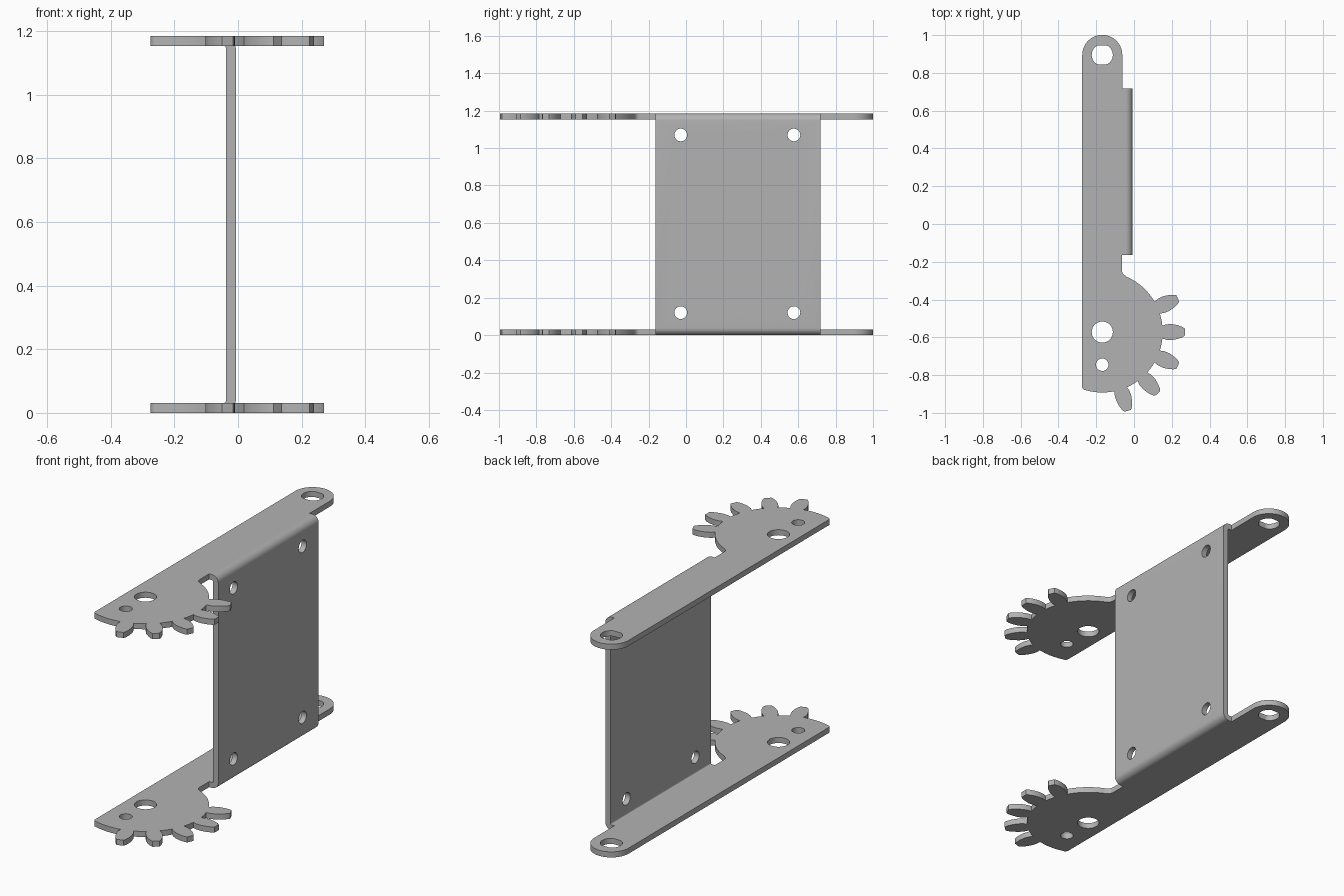
import bpy
from math import cos, sin, radians, pi
from mathutils import Matrix

old = bpy.data.objects.get("Cube")
if old:
    bpy.data.objects.remove(old, do_unlink=True)

steel = bpy.data.materials.new("grey steel")
steel.use_nodes = True
grey = (0.45, 0.45, 0.45, 1)
steel.diffuse_color = grey
steel.node_tree.nodes["Principled BSDF"].inputs["Base Color"].default_value = grey

HEIGHT, THICK = 1.185, 0.031
AXIS_X = -0.168            # line through the pivot holes
LEFT, EDGE, WEB = -0.275, -0.063, -0.007
GEAR_Y, PIVOT_Y = -0.572, 0.895
ROOT = 0.32
Y0, Y1 = -0.163, 0.718     # extent of the web


def arc(cx, cy, r, a0, a1, n):
    """Points on an arc, angles in degrees."""
    return [(cx + r * cos(radians(a0 + (a1 - a0) * i / n)),
             cy + r * sin(radians(a0 + (a1 - a0) * i / n))) for i in range(n + 1)]


def circle(cx, cy, r, n=32):
    return arc(cx, cy, r, 0, 360, n)[:-1]


def extrude_profile(name, loops, depth, matrix):
    """Fill the outer loop minus its holes and extrude it to a solid."""
    curve = bpy.data.curves.new(name, 'CURVE')
    curve.dimensions = '2D'
    curve.fill_mode = 'BOTH'
    curve.extrude = depth / 2
    for loop in loops:
        spline = curve.splines.new('POLY')
        spline.points.add(len(loop) - 1)
        for point, (x, y) in zip(spline.points, loop):
            point.co = (x, y, 0, 1)
        spline.use_cyclic_u = True
    ob = bpy.data.objects.new(name, curve)
    bpy.context.collection.objects.link(ob)
    ob.matrix_world = matrix
    bpy.ops.object.select_all(action='DESELECT')
    ob.select_set(True)
    bpy.context.view_layer.objects.active = ob
    bpy.ops.object.convert(target='MESH')
    ob = bpy.context.view_layer.objects.active
    bpy.ops.object.mode_set(mode='EDIT')
    bpy.ops.mesh.select_all(action='SELECT')
    bpy.ops.mesh.remove_doubles(threshold=0.0001)
    bpy.ops.mesh.normals_make_consistent(inside=False)
    bpy.ops.object.mode_set(mode='OBJECT')
    ob.data.materials.clear()
    ob.data.materials.append(steel)
    return ob


def tooth(angle):
    """Bulging gear tooth, listed counter-clockwise."""
    side = [(0.318, 0.034), (0.34, 0.041), (0.37, 0.042), (0.40, 0.036), (0.425, 0.027), (0.438, 0.018)]
    pts = [(r, -w) for r, w in side] + [(r, w) for r, w in reversed(side)]
    c, s = cos(radians(angle)), sin(radians(angle))
    return [(AXIS_X + r * c - w * s, GEAR_Y + r * s + w * c) for r, w in pts]


# Arm outline: rounded corner, gear sector, straight edge, rounded pivot end
outline = arc(LEFT + 0.02, -0.86, 0.02, 180, 250, 5)
outline += arc(AXIS_X, GEAR_Y, ROOT, -106, -79, 8)
for angle in range(-72, 25, 24):
    outline += tooth(angle)
    if angle < 24:
        outline += arc(AXIS_X, GEAR_Y, ROOT, angle + 8, angle + 16, 3)
outline += arc(AXIS_X, GEAR_Y, ROOT, 31, 66, 12)
outline += arc(EDGE + 0.03, -0.247, 0.03, 245, 180, 5)
outline += arc(AXIS_X, PIVOT_Y, 0.106, 0, 180, 32)

# Pivot hole with two flats, gear shaft hole and small locating hole
pivot = [(x, max(PIVOT_Y - 0.05, min(PIVOT_Y + 0.05, y)))
         for x, y in circle(AXIS_X, PIVOT_Y, 0.056)]
holes = [pivot, circle(AXIS_X, GEAR_Y, 0.056), circle(AXIS_X, GEAR_Y - 0.173, 0.033)]

parts = []
for name, z in (("lower_arm", THICK / 2), ("upper_arm", HEIGHT - THICK / 2)):
    parts.append(extrude_profile(name, [outline] + holes, THICK, Matrix.Translation((0, 0, z))))

# Folded web: a channel profile with rounded bends, run along y
R, r = 0.038, 0.007
cx = WEB - R
profile = [(EDGE, 0)] + arc(cx, R, R, -90, 0, 8) + arc(cx, HEIGHT - R, R, 0, 90, 8)
profile += [(EDGE, HEIGHT), (EDGE, HEIGHT - THICK)]
profile += arc(cx, HEIGHT - R, r, 90, 0, 4) + arc(cx, R, r, 0, -90, 4) + [(EDGE, THICK)]
upright = Matrix.Translation((0, (Y0 + Y1) / 2, 0)) @ Matrix.Rotation(pi / 2, 4, 'X')
web = extrude_profile("folded_web", [profile], Y1 - Y0, upright)
parts.append(web)

# Four mounting holes through the web
cutters = []
for y in (-0.028, 0.577):
    for z in (0.12, 1.07):
        bpy.ops.mesh.primitive_cylinder_add(vertices=32, radius=0.034, depth=0.2,
                                            location=(WEB, y, z), rotation=(0, pi / 2, 0))
        cutter = bpy.context.object
        cutter.name = "hole_cutter"
        cutter.hide_render = True
        cutters.append(cutter)
        mod = web.modifiers.new("mounting_hole", 'BOOLEAN')
        mod.operation = 'DIFFERENCE'
        mod.solver = 'EXACT'
        mod.object = cutter
bpy.context.view_layer.objects.active = web
for mod in list(web.modifiers):
    bpy.ops.object.modifier_apply(modifier=mod.name)
for cutter in cutters:
    bpy.data.objects.remove(cutter, do_unlink=True)

# Smooth curved walls, keep cut edges crisp
bpy.ops.object.select_all(action='DESELECT')
for ob in parts:
    ob.select_set(True)
bpy.context.view_layer.objects.active = web
bpy.ops.object.shade_smooth_by_angle(angle=radians(30))
